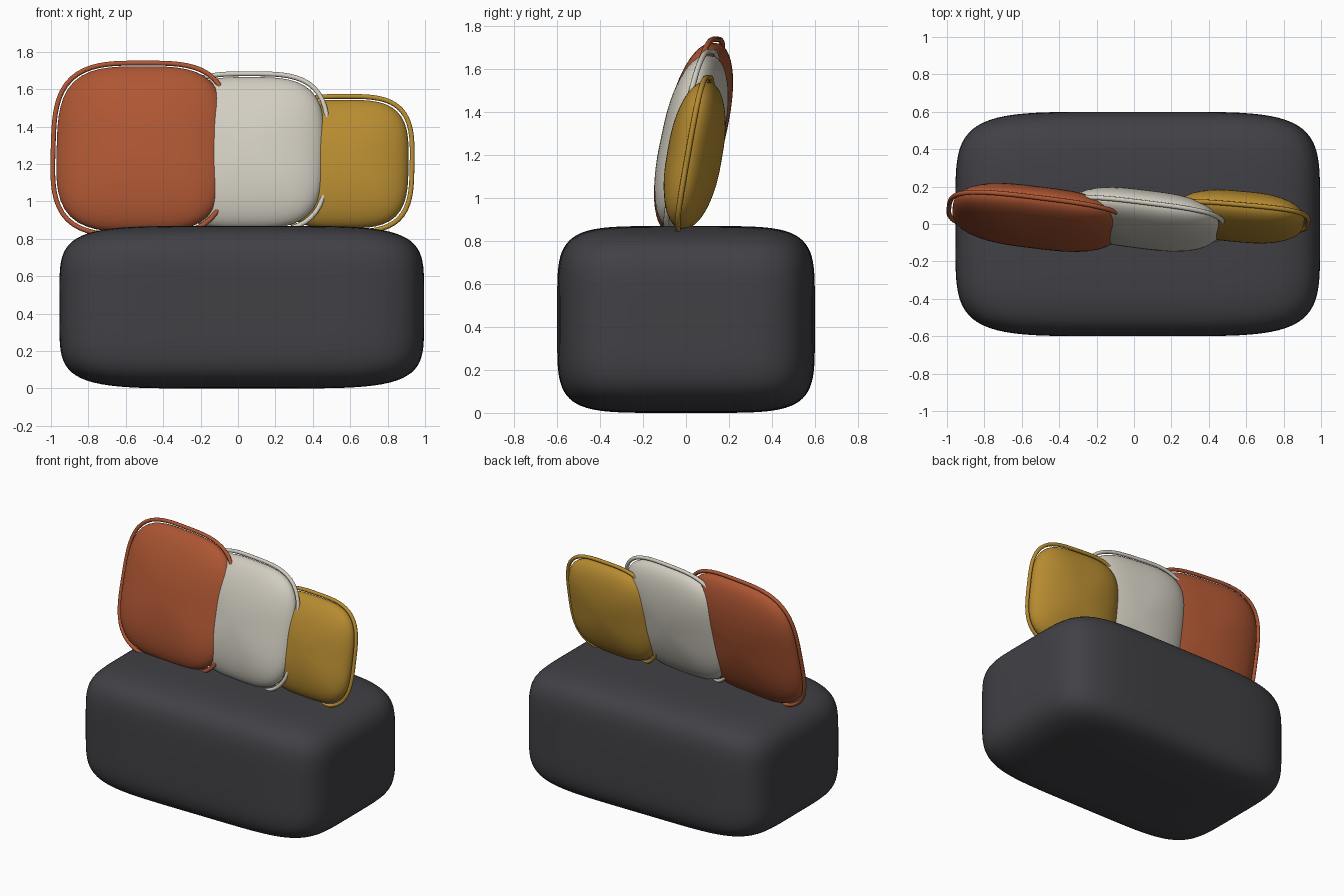
import bpy, bmesh
from math import cos, sin, pi, radians
from mathutils import Vector

cube = bpy.data.objects.get("Cube")
if cube:
    bpy.data.objects.remove(cube, do_unlink=True)


def material(name, rgb):
    m = bpy.data.materials.new(name)
    m.use_nodes = True
    m.diffuse_color = (*rgb, 1)
    m.node_tree.nodes["Principled BSDF"].inputs["Base Color"].default_value = (*rgb, 1)
    return m


charcoal = material("charcoal fabric", (0.053, 0.052, 0.06))
rust = material("rust fabric", (0.42, 0.093, 0.033))
cream = material("cream fabric", (0.64, 0.61, 0.53))
mustard = material("mustard fabric", (0.47, 0.26, 0.03))


def add_object(name, data, mat):
    obj = bpy.data.objects.new(name, data)
    bpy.context.collection.objects.link(obj)
    data.materials.append(mat)
    return obj


def mesh_from(bm, name, mat):
    mesh = bpy.data.meshes.new(name)
    for f in bm.faces:
        f.smooth = True
    bm.to_mesh(mesh)
    bm.free()
    return add_object(name, mesh, mat)


def soft_radius(values, power):
    """Scale that brings a direction onto a soft-cornered box."""
    return sum(abs(v) ** power for v in values) ** (-1 / power)


# Ottoman: a box swollen into a soft-cornered block
def build_ottoman(half, centre):
    bm = bmesh.new()
    bmesh.ops.create_cube(bm, size=2)
    bmesh.ops.subdivide_edges(bm, edges=bm.edges[:], cuts=31, use_grid_fill=True)
    for v in bm.verts:
        p = v.co * soft_radius(v.co, 5.3)
        v.co = Vector(p[i] * half[i] for i in range(3))
    mesh_from(bm, "ottoman", charcoal).location = centre


# Cushion: a lens with a rounded-square outline, and piping round its seam
def build_cushion(name, mat, centre, half, thickness, tilt, yaw):
    power = 3.4
    pipe_radius = 0.013
    inner = half - 2 * pipe_radius - 0.006
    bm = bmesh.new()
    bmesh.ops.create_uvsphere(bm, u_segments=64, v_segments=32, radius=1)
    for v in bm.verts:
        flat = Vector((v.co.x, v.co.y))
        if flat.length > 1e-5:
            flat *= soft_radius(flat.normalized(), power) * inner
        v.co = (flat.x, -v.co.z * thickness / 2, flat.y)
    pillow = mesh_from(bm, name + "_cushion", mat)

    curve = bpy.data.curves.new(name + "_piping", "CURVE")
    curve.dimensions = "3D"
    curve.bevel_depth = pipe_radius
    curve.bevel_resolution = 3
    count = 80
    line = curve.splines.new("POLY")
    line.points.add(count - 1)
    line.use_cyclic_u = True
    line.use_smooth = True
    for i, point in enumerate(line.points):
        a = 2 * pi * i / count
        r = soft_radius((cos(a), sin(a)), power) * (half - pipe_radius)
        point.co = (r * cos(a), 0, r * sin(a), 1)
    piping = add_object(name + "_piping", curve, mat)

    for obj in (pillow, piping):
        obj.location = centre
        obj.rotation_euler = (-radians(tilt), 0, radians(yaw))


build_ottoman((0.975, 0.6, 0.435), (0.02, 0, 0.435))
build_cushion("rust", rust, (-0.52, 0.035, 1.28), 0.485, 0.27, 13, -7)
build_cushion("cream", cream, (0.05, 0.025, 1.26), 0.445, 0.27, 12, -7)
build_cushion("mustard", mustard, (0.565, 0.04, 1.2), 0.38, 0.25, 10, -5)
